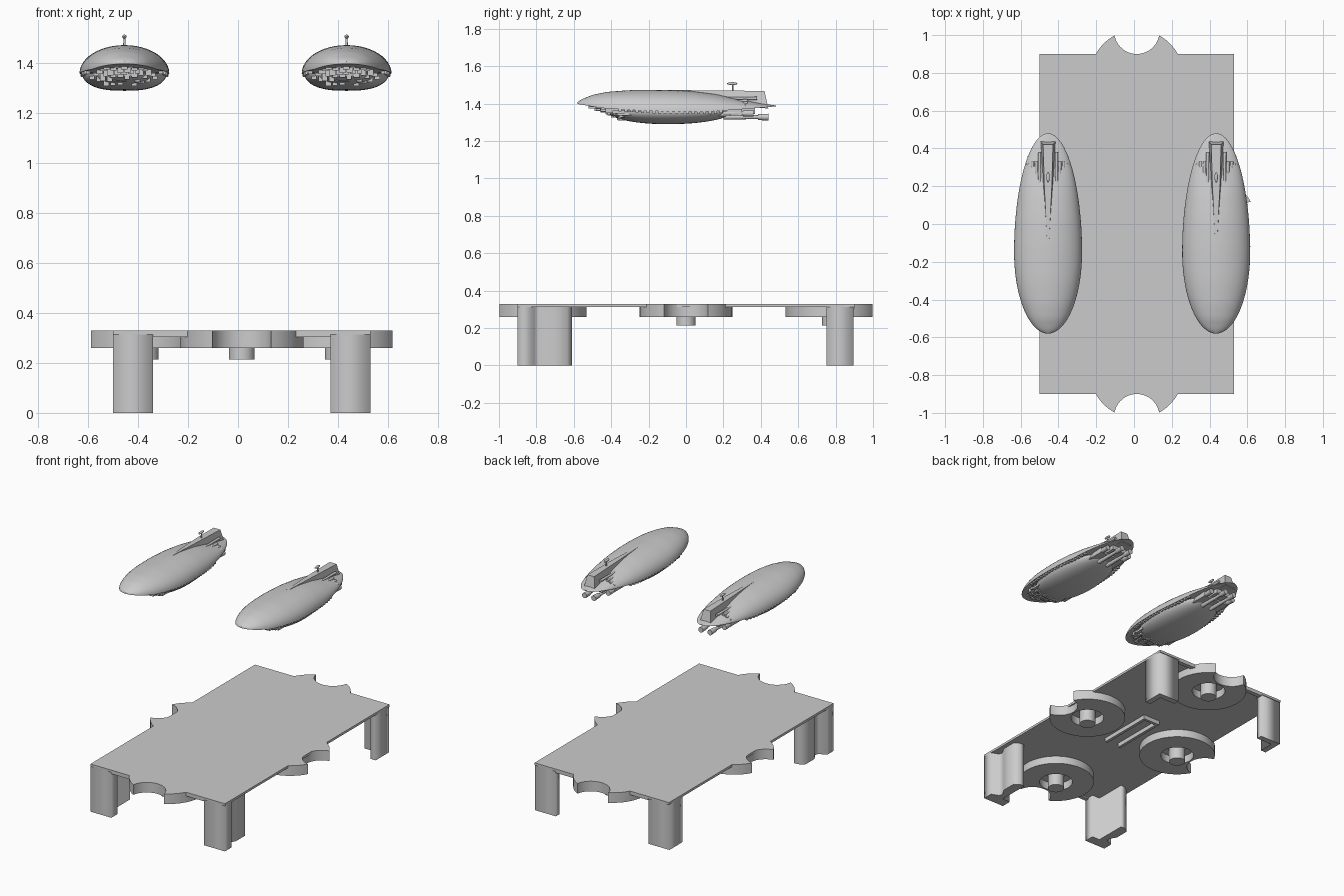
import bpy, bmesh, math, random
from mathutils import Matrix, Vector

cube = bpy.data.objects.get("Cube")
if cube:
    bpy.data.objects.remove(cube, do_unlink=True)

MID = 0.015  # table centre line


def add_object(name, mesh, smooth=False):
    obj = bpy.data.objects.new(name, mesh)
    bpy.context.collection.objects.link(obj)
    if smooth:
        mesh.shade_smooth()
        mesh.set_sharp_from_angle(angle=math.radians(35))
    return obj


def finish(name, bm, smooth=False):
    bmesh.ops.recalc_face_normals(bm, faces=bm.faces)
    mesh = bpy.data.meshes.new(name)
    bm.to_mesh(mesh)
    bm.free()
    return add_object(name, mesh, smooth)


def boxes(name, ranges):
    """Each range is (x0, x1, y0, y1, z0, z1)."""
    bm = bmesh.new()
    for x0, x1, y0, y1, z0, z1 in ranges:
        centre = Vector((x0 + x1, y0 + y1, z0 + z1)) / 2
        matrix = Matrix.Translation(centre) @ Matrix.Diagonal((x1 - x0, y1 - y0, z1 - z0, 1))
        bmesh.ops.create_cube(bm, size=1, matrix=matrix)
    return finish(name, bm)


def prism(name, outlines, z0, z1, smooth=False):
    """Extrude a flat outline; inner outlines become holes."""
    curve = bpy.data.curves.new(name, "CURVE")
    curve.dimensions = "2D"
    curve.fill_mode = "BOTH"
    curve.extrude = (z1 - z0) / 2
    for points in outlines:
        spline = curve.splines.new("POLY")
        spline.points.add(len(points) - 1)
        for point, (x, y) in zip(spline.points, points):
            point.co = (x, y, 0, 1)
        spline.use_cyclic_u = True
    temp = bpy.data.objects.new(name, curve)
    mesh = bpy.data.meshes.new_from_object(temp)
    bpy.data.objects.remove(temp)
    bpy.data.curves.remove(curve)
    mesh.transform(Matrix.Translation((0, 0, (z0 + z1) / 2)))
    return add_object(name, mesh, smooth)


def arc(cx, cy, r, a0, a1, n):
    return [(cx + r * math.cos(a0 + (a1 - a0) * i / n),
             cy + r * math.sin(a0 + (a1 - a0) * i / n)) for i in range(n + 1)]


def loft(name, sections):
    bm = bmesh.new()
    rings = [[bm.verts.new(p) for p in s] for s in sections]
    for a, b in zip(rings, rings[1:]):
        for i in range(len(a)):
            j = (i + 1) % len(a)
            bm.faces.new((a[i], a[j], b[j], b[i]))
    bm.faces.new(rings[0])
    bm.faces.new(rings[-1])
    return finish(name, bm, True)


def tubes(name, specs):
    """Tubes along y: (x, z, start, end, start radius, end radius)."""
    bm = bmesh.new()
    for x, z, y0, y1, r0, r1 in specs:
        matrix = Matrix.Translation((x, (y0 + y1) / 2, z)) @ Matrix.Rotation(-math.pi / 2, 4, "X")
        bmesh.ops.create_cone(bm, cap_ends=True, segments=16, radius1=r0, radius2=r1,
                              depth=y1 - y0, matrix=matrix)
    return finish(name, bm, True)


def interp(table, y):
    for (a, u), (b, v) in zip(table, table[1:]):
        if y <= b:
            t = max(0, (y - a) / (b - a))
            return u + (v - u) * t
    return table[-1][1]


# Table top, end lips and centre bracket
boxes("table_top", [(-0.5, 0.53, -0.9, 0.9, 0.314, 0.33)])
boxes("end_lips", [(x, x + 0.14, y, y + 0.03, 0.304, 0.32)
                   for x in (-0.34, 0.23) for y in (-0.9, 0.87)])
boxes("centre_bracket", [(-0.05, -0.03, -0.2, 0.2, 0.285, 0.32),
                         (0.06, 0.08, -0.2, 0.2, 0.285, 0.32),
                         (-0.05, 0.08, 0.18, 0.2, 0.285, 0.32)])

# Corner legs: faceted at the front, angle-shaped at the back
front_leg = [(0.37, -0.9), (0.53, -0.9), (0.53, -0.83), (0.48, -0.81), (0.47, -0.785),
             (0.5, -0.735), (0.5, -0.635), (0.46, -0.61), (0.43, -0.61), (0.43, -0.83), (0.37, -0.83)]
back_leg = [(0.53, 0.75), (0.53, 0.895), (0.37, 0.895), (0.37, 0.855), (0.49, 0.855), (0.49, 0.75)]
for label, outline in (("front", front_leg), ("back", back_leg)):
    prism(label + "_leg_left", [outline], 0, 0.315)
    prism(label + "_leg_right", [[(2 * MID - x, y) for x, y in outline]], 0, 0.315)

# Notched discs with hubs, one on each side of the table
R, BITE, REACH = 0.248, 0.12, 0.24
half = math.acos((R * R + REACH * REACH - BITE * BITE) / (2 * R * REACH))
hit = Vector((R * math.cos(half) - REACH, R * math.sin(half)))
turn = math.atan2(hit.y, hit.x)
notched = arc(0, 0, R, half, math.tau - half, 56)
notched += arc(REACH, 0, BITE, math.tau - turn, turn, 24)[1:-1]
hole = arc(0, 0, 0.108, 0, math.tau, 32)[:-1]
places = {"left": (0.4, 0, 0), "back": (MID, 0.78, 90),
          "right": (-0.37, 0, 180), "front": (MID, -0.78, 270)}
for side, (x, y, degrees) in places.items():
    disc = prism(side + "_notched_disc", [notched, hole], 0.26, 0.33, True)
    hub = prism(side + "_hub", [arc(0, 0, 0.052, 0, math.tau, 32)[:-1]], 0.213, 0.32, True)
    for obj in (disc, hub):
        obj.location = (x, y, 0)
        obj.rotation_euler.z = math.radians(degrees)

# Height curves along the airship
crown = [(-0.58, 1.408), (-0.56, 1.422), (-0.5, 1.447), (-0.42, 1.463), (-0.3, 1.472), (-0.12, 1.473),
         (0.02, 1.468), (0.15, 1.452), (0.3, 1.422), (0.4, 1.402), (0.48, 1.39)]
rim = [(-0.58, 1.398), (-0.45, 1.376), (-0.2, 1.36), (0.1, 1.356), (0.3, 1.37), (0.48, 1.385)]


def hull_width(y):
    t = (y + 0.15) / (0.43 if y < -0.15 else 0.63)
    return 0.18 * math.sqrt(max(0.0003, 1 - t * t))


def stations(y0, y1, n):
    return [(y0 + y1) / 2 - (y1 - y0) / 2 * math.cos(math.pi * i / n) for i in range(n + 1)]


def airship(label):
    parts = []
    # Upper and lower shells
    upper = []
    for y in stations(-0.58, 0.48, 40):
        w, z, h = hull_width(y), interp(rim, y), interp(crown, y) - interp(rim, y)
        upper.append([(w * math.cos(a), y, z + h * math.sin(a))
                      for a in (math.pi * i / 24 for i in range(25))])
    parts.append(loft(label + "_upper_shell", upper))
    lower = []
    for y in stations(-0.42, 0.25, 28):
        t = (y + 0.1) / (0.32 if y < -0.1 else 0.35)
        s = math.sqrt(max(0.001, 1 - t * t))
        lower.append([(0.17 * s ** 0.8 * math.copysign(abs(math.cos(a)) ** 0.75, math.cos(a)), y,
                       1.36 - 0.07 * s * math.sin(a))
                      for a in (math.pi * i / 24 for i in range(25))])
    parts.append(loft(label + "_lower_shell", lower))

    # Teeth along the rim
    parts.append(boxes(label + "_rim_teeth", [
        (s * (hull_width(y) - 0.012) - 0.008, s * (hull_width(y) - 0.012) + 0.008,
         y, y + 0.016, interp(rim, y) - 0.012, interp(rim, y) + 0.004)
        for s in (-1, 1) for y in (-0.36 + 0.03 * i for i in range(19))]))

    # Stepped machinery under the bow
    random.seed(4)
    blocks = []
    for row in range(6):
        reach, y, z = 0.07 + 0.014 * row, -0.51 + 0.031 * row, 1.384 - 0.013 * row
        count = 5 + row
        step = 2 * reach / count
        for i in range(count):
            x = -reach + step * i
            edge = abs(x + step / 2) / reach
            blocks.append((x, x + step * random.uniform(0.7, 0.95), y - random.uniform(0, 0.015),
                           y + 0.15, z - 0.012 * random.random() + 0.025 * edge ** 3, z + 0.03))
    parts.append(boxes(label + "_bow_machinery", blocks))

    # Tapered spine with a sloping stern
    bm = bmesh.new()
    ends = [(-0.08, 0.008, 0.006, 1.44, 1.472), (0.2, 0.033, 0.02, 1.38, 1.471),
            (0.42, 0.042, 0.026, 1.375, 1.467)]
    rings = []
    for y, base, top, z0, z1 in ends:
        back = 0.02 if y > 0.4 else 0
        rings.append([bm.verts.new(p) for p in ((-base, y + back, z0), (base, y + back, z0),
                                                (top, y, z1), (-top, y, z1))])
    for a, b in zip(rings, rings[1:]):
        for i in range(4):
            bm.faces.new((a[i], a[i - 1], b[i - 1], b[i]))
    bm.faces.new(rings[0])
    bm.faces.new(rings[-1])
    parts.append(finish(label + "_spine", bm))

    # Ribs beside the spine
    parts.append(tubes(label + "_stern_ribs", [
        (s * x, z, y0, y1, 0.005, 0.009) for s in (-1, 1)
        for x, z, y0, y1 in ((0.045, 1.428, 0.05, 0.38), (0.062, 1.415, 0.14, 0.33),
                             (0.082, 1.402, 0.16, 0.33), (0.104, 1.388, 0.2, 0.32))]))

    # Engines and their mounting block
    parts.append(boxes(label + "_engine_mount", [(-0.1, 0.1, 0.17, 0.3, 1.335, 1.375),
                                                 (-0.055, 0.055, 0.28, 0.37, 1.345, 1.385)]))
    engines = []
    for s in (-1, 1):
        for x, z, end in ((0.035, 1.328, 0.44), (0.09, 1.348, 0.36)):
            engines += [(s * x, z, 0.2, end - 0.05, 0.014, 0.01),
                        (s * x, z, end - 0.055, end, 0.016, 0.018)]
    parts.append(tubes(label + "_engines", engines))

    # Mast with a streamlined pod
    bm = bmesh.new()
    bmesh.ops.create_cone(bm, cap_ends=True, segments=12, radius1=0.005, radius2=0.004, depth=0.05,
                          matrix=Matrix.Translation((0, 0.25, 1.485)))
    bmesh.ops.create_uvsphere(bm, u_segments=16, v_segments=10, radius=1,
                              matrix=Matrix.Translation((0, 0.247, 1.507))
                              @ Matrix.Diagonal((0.009, 0.028, 0.008, 1)))
    parts.append(finish(label + "_mast", bm, True))
    return parts


for label, x in (("left_airship", 0.435), ("right_airship", -0.455)):
    for part in airship(label):
        part.location.x = x
